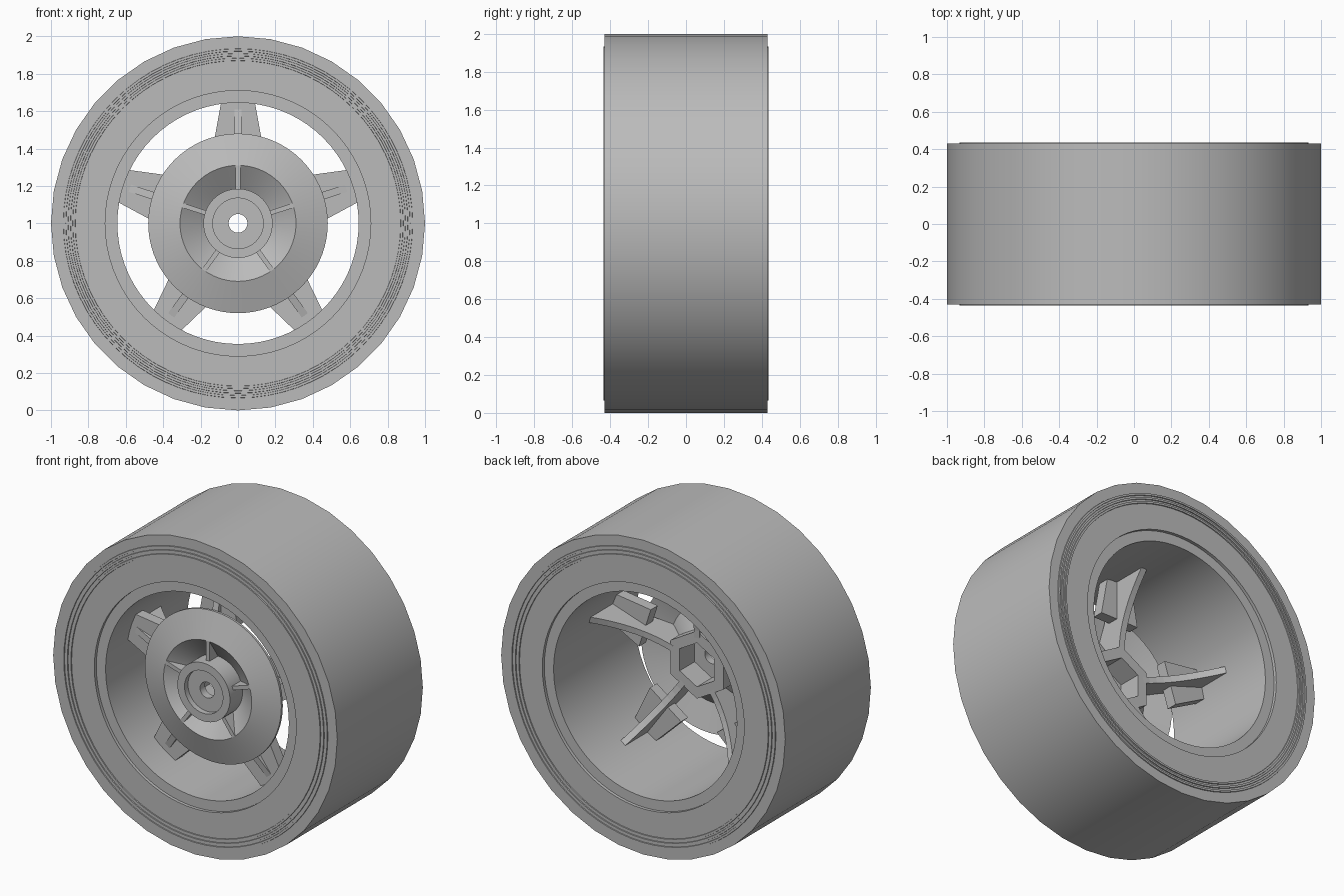
import bpy, bmesh, math
from mathutils import Matrix, Vector

cube = bpy.data.objects.get("Cube")
if cube:
    bpy.data.objects.remove(cube, do_unlink=True)

grey = bpy.data.materials.new("plain_grey")
grey.use_nodes = True
COLOUR = (0.5, 0.5, 0.5, 1)
grey.diffuse_color = COLOUR
grey.node_tree.nodes["Principled BSDF"].inputs["Base Color"].default_value = COLOUR

HALF = 0.43      # half the tyre width
BORE = 0.645     # inside radius of the barrel
AXLE = Vector((0, 0, 1))


def finish(name, bm, smooth=True):
    bmesh.ops.recalc_face_normals(bm, faces=bm.faces)
    mesh = bpy.data.meshes.new(name)
    bm.to_mesh(mesh)
    bm.free()
    mesh.materials.append(grey)
    obj = bpy.data.objects.new(name, mesh)
    obj.location = AXLE
    bpy.context.collection.objects.link(obj)
    if smooth:
        bpy.ops.object.select_all(action='DESELECT')
        bpy.context.view_layer.objects.active = obj
        obj.select_set(True)
        bpy.ops.object.shade_smooth_by_angle(angle=math.radians(25))
    return obj


def ring(name, profile, sides=72):
    """Turn a closed (radius, y) profile around the y axis."""
    bm = bmesh.new()
    loops = []
    for i in range(sides):
        a = math.pi / 2 + math.tau * i / sides
        loops.append([bm.verts.new((r * math.cos(a), y, r * math.sin(a)))
                      for r, y in profile])
    n = len(profile)
    for i in range(sides):
        p, q = loops[i], loops[(i + 1) % sides]
        for j in range(n):
            k = (j + 1) % n
            bm.faces.new((p[j], p[k], q[k], q[j]))
    return finish(name, bm)


def five_prisms(name, outline, depth):
    """Extrude an upright outline by a depth vector and repeat it five times."""
    for i in range(5):
        bm = bmesh.new()
        face = bm.faces.new([bm.verts.new(p) for p in outline])
        out = bmesh.ops.extrude_face_region(bm, geom=[face])
        moved = [v for v in out["geom"] if isinstance(v, bmesh.types.BMVert)]
        bmesh.ops.translate(bm, verts=moved, vec=depth)
        bm.transform(Matrix.Rotation(math.tau * i / 5, 4, 'Y'))
        finish(f"{name}_{i + 1}", bm, smooth=False)


def band(r0, r1, y0, y1):
    return [(r0, y0), (r1, y0), (r1, y1), (r0, y1)]


# Tyre: faceted tread, sidewalls and raised sidewall ridges
ring("tread", band(0.925, 1.0, -HALF, HALF), 36)
ring("sidewalls", band(0.71, 0.93, -HALF, HALF))
for side, label in ((-1, "front"), (1, "back")):
    for i in range(3):
        r = 0.877 + 0.025 * i
        ring(f"{label}_ridge_{i + 1}",
             [(r - 0.009, side * 0.42), (r - 0.006, side * 0.436),
              (r + 0.006, side * 0.436), (r + 0.009, side * 0.42)])

# Rim barrel, slightly set back from the sidewalls
ring("barrel", band(BORE, 0.72, -0.41, 0.41))

# Shallow cone with a sunken bowl in the middle
ring("centre_cone", [(0.18, -0.215), (0.31, -0.305), (0.48, -0.25),
                     (0.48, -0.235), (0.31, -0.285), (0.18, -0.195)])

# Hub with a front recess, an axle hole and a hexagonal socket behind
ring("hub", [(0.05, -0.31), (0.135, -0.31), (0.135, -0.345), (0.185, -0.345),
             (0.185, -0.2), (0.15, -0.2), (0.15, -0.26), (0.05, -0.26)])
ring("hex_socket", [(0.14, -0.27), (0.16, -0.27), (0.16, -0.2),
                    (0.215, -0.2), (0.215, -0.11), (0.14, -0.11)], 6)

# Thin ribs bridging the bowl
five_prisms("bowl_rib", [(-0.0125, -0.305, 0.17), (0.0125, -0.305, 0.17),
                         (0.0125, -0.305, 0.31), (-0.0125, -0.305, 0.31)],
            (0, 0.09, 0))

# Tapered spoke plates
five_prisms("spoke", [(-0.135, -0.2, 0.4), (0.135, -0.2, 0.4),
                      (0.088, -0.2, 0.66), (-0.088, -0.2, 0.66)],
            (0, 0.07, 0))

# Curved blades stiffening the spokes from behind
curve = [(-0.02, -0.11 + 0.21 * (i / 10) ** 2, 0.17 + 0.485 * i / 10)
         for i in range(11)]
under = [(-0.02, -0.19, 0.655), (-0.02, -0.24, 0.42),
         (-0.02, -0.285, 0.31), (-0.02, -0.2, 0.17)]
five_prisms("spoke_blade", curve + under, (0.04, 0, 0))
